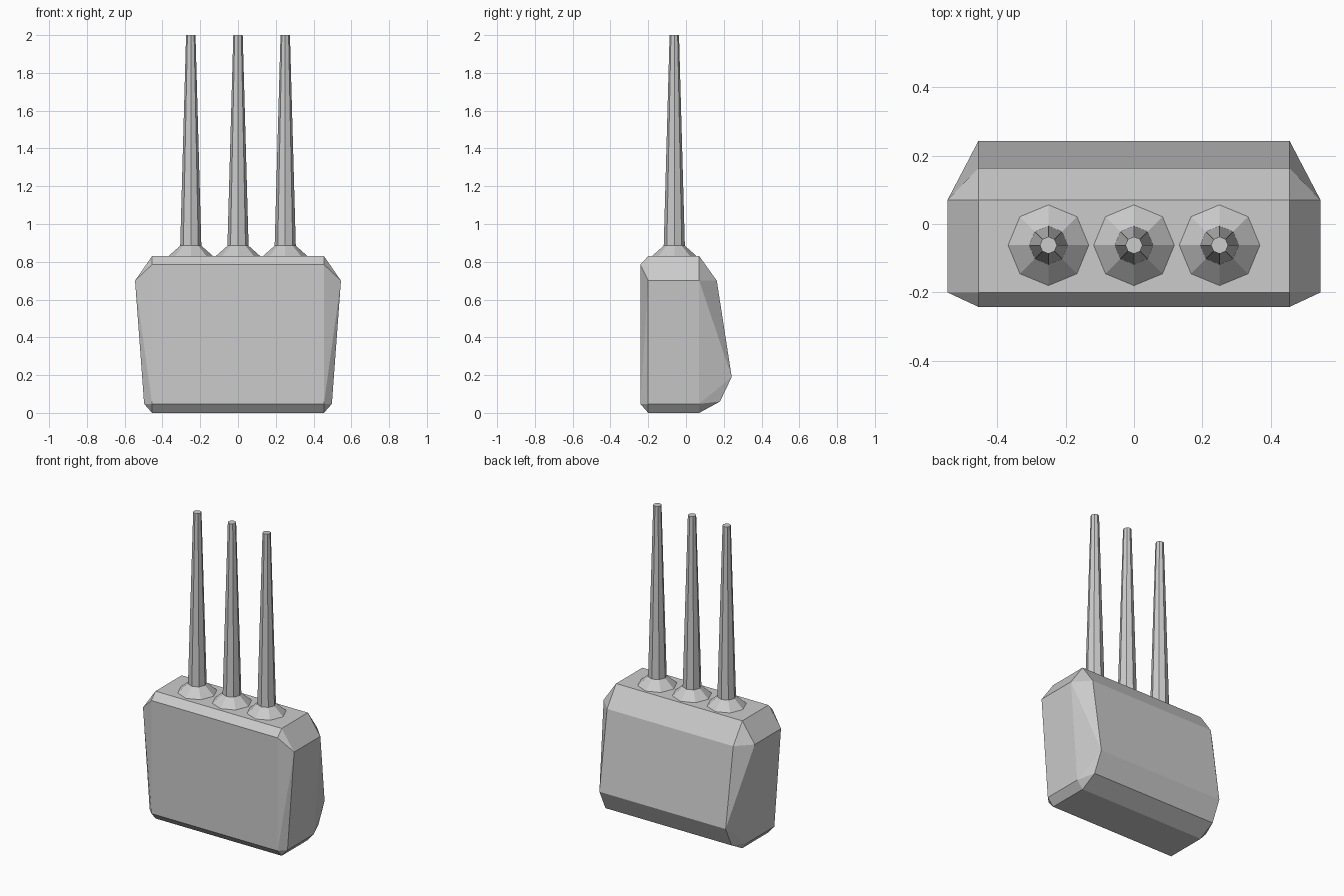
import bpy, bmesh, math

if "Cube" in bpy.data.objects:
    bpy.data.objects.remove(bpy.data.objects["Cube"])


def finish(bm, name):
    bmesh.ops.recalc_face_normals(bm, faces=bm.faces)
    mesh = bpy.data.meshes.new(name)
    bm.to_mesh(mesh)
    bm.free()
    obj = bpy.data.objects.new(name, mesh)
    bpy.context.collection.objects.link(obj)
    return obj


# Bevelled casing: side-view profile (y, z) plus wider side panels, hulled
profile = [(-0.242, 0.048), (-0.242, 0.785), (-0.2, 0.83), (0.07, 0.83),
           (0.163, 0.70), (0.242, 0.19), (0.18, 0.06), (0.07, 0), (-0.2, 0)]
bm = bmesh.new()
for side in (-1, 1):
    for y, z in profile:
        bm.verts.new((side * 0.455, y, z))
    for y in (-0.2, 0.07):
        bm.verts.new((side * 0.545, y, 0.70))
        bm.verts.new((side * 0.497, y, 0.048))
bmesh.ops.convex_hull(bm, input=bm.verts)
bmesh.ops.dissolve_limit(bm, angle_limit=math.radians(1),
                         verts=bm.verts, edges=bm.edges)
finish(bm, "casing")


# Tapered eight-sided antenna with a flared foot
def antenna(name, x, y):
    bm = bmesh.new()
    rings = []
    for r, z in ((0.119, 0.829), (0.056, 0.885), (0.025, 2.0)):
        rings.append([bm.verts.new((x + r * math.cos(i * math.pi / 4),
                                    y + r * math.sin(i * math.pi / 4), z))
                      for i in range(8)])
    for low, high in zip(rings, rings[1:]):
        for i in range(8):
            j = (i + 1) % 8
            bm.faces.new((low[i], low[j], high[j], high[i]))
    bm.faces.new(rings[0][::-1])
    bm.faces.new(rings[-1])
    finish(bm, name)


for label, x in (("left", -0.25), ("middle", 0), ("right", 0.25)):
    antenna(label + "_antenna", x, -0.062)
